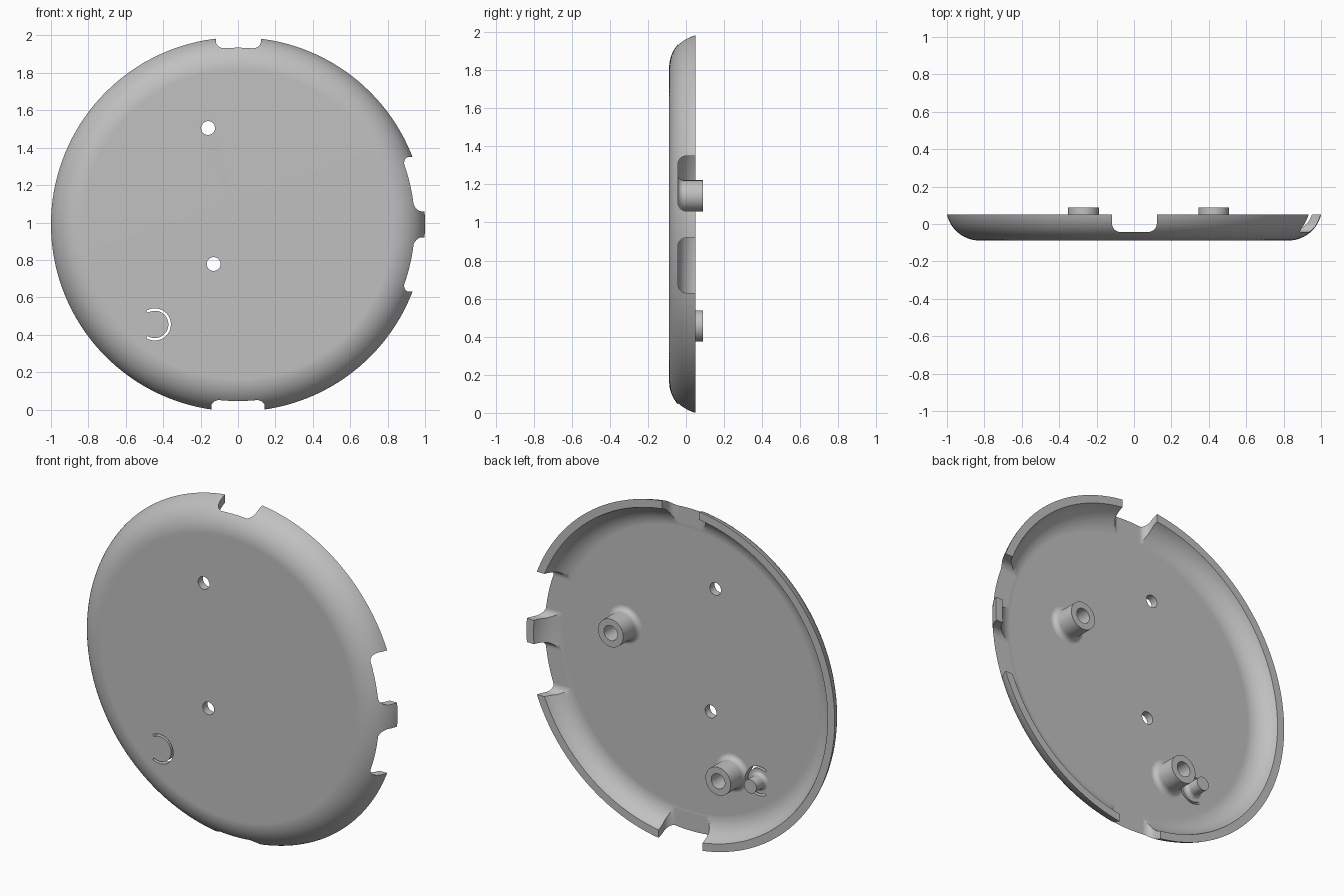
import bpy, bmesh, math
from mathutils import Vector

if "Cube" in bpy.data.objects:
    bpy.data.objects.remove(bpy.data.objects["Cube"], do_unlink=True)

CZ = 0.99                      # height of the disc axis
FRONT, FLOOR, RIM, TOP = -0.0885, -0.044, 0.05, 0.0885
ROUND = 0.18                   # outer edge rounding
WALL = FLOOR - FRONT

grey = bpy.data.materials.new("light_grey")
grey.use_nodes = True
grey.diffuse_color = (0.53, 0.53, 0.53, 1)
grey.node_tree.nodes["Principled BSDF"].inputs["Base Color"].default_value = grey.diffuse_color


def arc(cx, cy, r, a0, a1, n):
    steps = [math.radians(a0 + (a1 - a0) * i / n) for i in range(n + 1)]
    return [(cx + r * math.cos(a), cy + r * math.sin(a)) for a in steps]


def finish(name, bm):
    bmesh.ops.remove_doubles(bm, verts=bm.verts, dist=1e-5)
    bmesh.ops.recalc_face_normals(bm, faces=bm.faces)
    mesh = bpy.data.meshes.new(name)
    bm.to_mesh(mesh)
    bm.free()
    mesh.materials.append(grey)
    ob = bpy.data.objects.new(name, mesh)
    bpy.context.collection.objects.link(ob)
    return ob


def lathe(name, profile, x, z, segments):
    """Turn a profile of (radius, y) points around an axis along y."""
    bm = bmesh.new()
    verts = [bm.verts.new((x + r, y, z)) for r, y in profile]
    edges = [bm.edges.new(p) for p in zip(verts, verts[1:])]
    bmesh.ops.spin(bm, geom=verts + edges, cent=(x, 0, z), axis=(0, 1, 0),
                   angle=math.tau, steps=segments, use_duplicate=False)
    return finish(name, bm)


def prism(name, outline, place, near, far):
    """Extrude a 2D outline between two depths."""
    bm = bmesh.new()
    face = bm.faces.new([bm.verts.new(place(u, v, near)) for u, v in outline])
    out = bmesh.ops.extrude_face_region(bm, geom=[face])
    moved = [g for g in out["geom"] if isinstance(g, bmesh.types.BMVert)]
    shift = Vector(place(0, 0, far)) - Vector(place(0, 0, near))
    bmesh.ops.translate(bm, verts=moved, vec=shift)
    ob = finish(name, bm)
    ob.hide_render = True
    return ob


def cut(ob, cutters):
    for c in cutters:
        m = ob.modifiers.new("cut", "BOOLEAN")
        m.operation, m.solver, m.object = "DIFFERENCE", "EXACT", c
    bpy.context.view_layer.update()
    deps = bpy.context.evaluated_depsgraph_get()
    mesh = bpy.data.meshes.new_from_object(ob.evaluated_get(deps))
    ob.modifiers.clear()
    ob.data = mesh


# Dished cover with a concentric rounded edge
cy = FRONT + ROUND
cx = 1 - math.sqrt(ROUND ** 2 - (RIM - cy) ** 2)
inner = ROUND - WALL
end_out = math.degrees(math.asin((RIM - cy) / ROUND))
end_in = math.degrees(math.asin((RIM - cy) / inner))
cover = lathe("cover",
              [(0, FRONT)] + arc(cx, cy, ROUND, -90, end_out, 14)
              + arc(cx, cy, inner, end_in, -90, 12) + [(0, FLOOR)],
              0, CZ, 144)


# Notches in the rim, rounded at the bottom
def notch(u0, u1, place, near):
    r, base = 0.045, FLOOR + 0.0015
    outline = ([(u0, 0.2)] + arc(u0 + r, base + r, r, 180, 270, 8)
               + arc(u1 - r, base + r, r, 270, 360, 8) + [(u1, 0.2)])
    return prism("notch_cutter", outline, place, near, 1.2)


def upward(u, v, d):
    return (u, v, CZ + d)


def downward(u, v, d):
    return (u, v, CZ - d)


def sideways(u, v, d):
    return (d, v, CZ + u)


cutters = [notch(-0.118, 0.122, upward, 0.78), notch(-0.143, 0.143, downward, 0.78),
           notch(0.07, 0.36, sideways, 0.7), notch(-0.36, -0.07, sideways, 0.7)]

# Screw holes through the floor
for x, z in ((-0.16, 0.515), (-0.13, -0.212)):
    cutters.append(prism("hole_cutter", arc(x, z, 0.037, 0, 348.75, 31),
                         lambda u, v, d: (u, d, CZ + v), -0.2, 0.2))

# C-shaped slot that frees the press button
BX, BZ = -0.445, -0.535
slot = prism("slot_cutter",
             arc(BX, BZ, 0.086, -122, 122, 36) + arc(BX, BZ, 0.073, 122, -122, 36),
             lambda u, v, d: (u, d, CZ + v), -0.2, 0.0)
cut(cover, cutters + [slot])


# Hollow bosses and button post, each with a filleted foot
def post(name, x, z, r, top, fillet, bore=None):
    profile = [(0, FLOOR - 0.015), (r + fillet, FLOOR - 0.015)]
    profile += arc(r + fillet, FLOOR + fillet, fillet, 270, 180, 8) + [(r, top)]
    if bore:
        profile += [(bore, top), (bore, FLOOR + 0.01), (0, FLOOR + 0.01)]
    else:
        profile += [(0, top)]
    return lathe(name, profile, x, CZ + z, 48)


upper_boss = post("upper_boss", 0.427, 0.15, 0.082, TOP, 0.03, 0.044)
lower_boss = post("lower_boss", -0.27, -0.533, 0.082, TOP, 0.03, 0.044)
button_post = post("button_post", BX, BZ, 0.04, 0.04, 0.02)
cut(lower_boss, [slot])

for c in cutters + [slot]:
    bpy.data.objects.remove(c, do_unlink=True)

# Smooth shading with crisp edges
for ob in (cover, upper_boss, lower_boss, button_post):
    bpy.ops.object.select_all(action="DESELECT")
    ob.select_set(True)
    bpy.context.view_layer.objects.active = ob
    bpy.ops.object.shade_smooth_by_angle(angle=math.radians(30))
    ob.modifiers.new("even_normals", "WEIGHTED_NORMAL").keep_sharp = True
